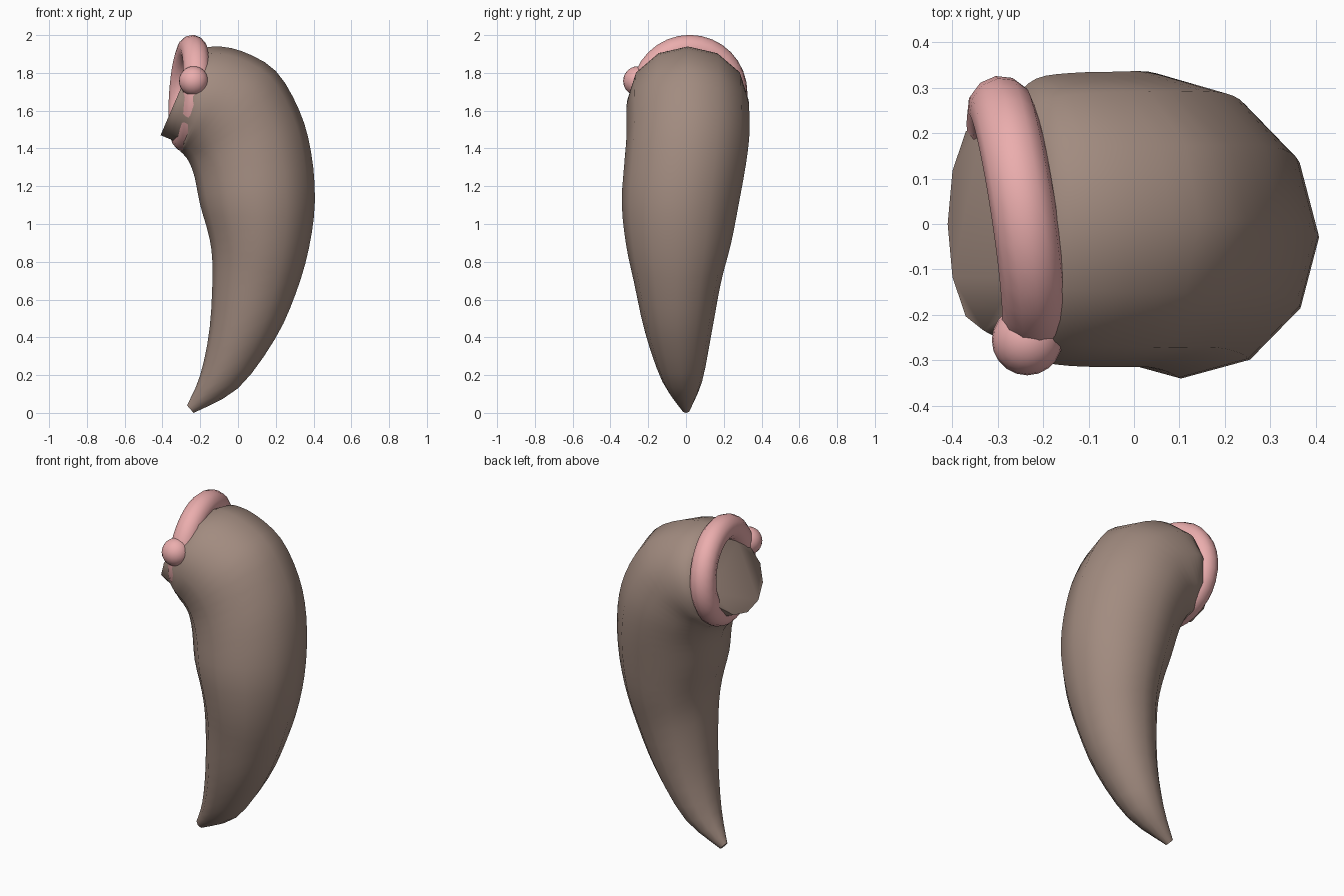
import bpy, bmesh, math
from mathutils import Vector, Matrix

if "Cube" in bpy.data.objects:
    bpy.data.objects.remove(bpy.data.objects["Cube"])


def paint(ob, name, color):
    mat = bpy.data.materials.new(name)
    mat.diffuse_color = color
    mat.use_nodes = True
    mat.node_tree.nodes["Principled BSDF"].inputs["Base Color"].default_value = mat.diffuse_color
    ob.data.materials.append(mat)


def smooth(ob, angle):
    bpy.ops.object.select_all(action='DESELECT')
    ob.select_set(True)
    bpy.context.view_layer.objects.active = ob
    bpy.ops.object.shade_smooth_by_angle(angle=math.radians(angle))


# Curved horn: inner x, z, outer x, z, centre y, half width
stations = [
    (-0.27, 0.04, -0.235, 0.00, 0.00, 0.022),
    (-0.20, 0.20, 0.00, 0.13, -0.02, 0.105),
    (-0.15, 0.45, 0.195, 0.39, -0.04, 0.175),
    (-0.135, 0.75, 0.305, 0.63, -0.045, 0.23),
    (-0.15, 0.92, 0.375, 0.87, -0.04, 0.278),
    (-0.20, 1.10, 0.407, 1.12, -0.03, 0.31),
    (-0.23, 1.25, 0.387, 1.38, -0.005, 0.322),
    (-0.26, 1.33, 0.325, 1.60, 0.01, 0.325),
    (-0.29, 1.37, 0.20, 1.81, 0.01, 0.325),
    (-0.305, 1.385, 0.02, 1.915, 0.01, 0.322),
    (-0.30, 1.405, -0.13, 1.94, 0.01, 0.31),
    (-0.33, 1.435, -0.20, 1.91, 0.005, 0.275),
    (-0.41, 1.47, -0.25, 1.84, 0.00, 0.235),
]
SIDES, STEPS = 12, 3


def catmull(p0, p1, p2, p3, t):
    return [0.5 * (2 * b + (c - a) * t + (2 * a - 5 * b + 4 * c - d) * t ** 2
                   + (3 * b - a - 3 * c + d) * t ** 3)
            for a, b, c, d in zip(p0, p1, p2, p3)]


last = len(stations) - 1
rows = []
for i in range(last):
    p = [stations[min(max(i + k, 0), last)] for k in (-1, 0, 1, 2)]
    rows += [catmull(*p, s / STEPS) for s in range(STEPS)]
rows.append(stations[-1])

bm = bmesh.new()
loops = []
for ix, iz, ox, oz, cy, w in rows:
    mid = Vector(((ix + ox) / 2, cy, (iz + oz) / 2))
    half = Vector(((ox - ix) / 2, 0, (oz - iz) / 2))
    loops.append([bm.verts.new(mid + half * math.cos(a) + Vector((0, w * math.sin(a), 0)))
                  for a in (math.tau * k / SIDES for k in range(SIDES))])
for a, b in zip(loops, loops[1:]):
    for k in range(SIDES):
        n = (k + 1) % SIDES
        bm.faces.new((a[k], a[n], b[n], b[k]))
bm.faces.new(loops[0])
bm.faces.new(loops[-1])
bmesh.ops.recalc_face_normals(bm, faces=bm.faces)
me = bpy.data.meshes.new("horn")
bm.to_mesh(me)
bm.free()
horn = bpy.data.objects.new("horn", me)
bpy.context.collection.objects.link(horn)
paint(horn, "horn_brown", (0.36, 0.26, 0.215, 1))
smooth(horn, 45)

# Ring hugging the base of the horn, tilted a little
bpy.ops.mesh.primitive_torus_add(major_segments=32, minor_segments=12,
                                 major_radius=0.24, minor_radius=0.072)
ring = bpy.context.object
ring.name = "base_ring"
axis = Vector((1, 0.15, -0.07)).normalized()
ring.rotation_euler = axis.to_track_quat('Z', 'Y').to_euler()
ring.location = (-0.258, 0.017, 1.69)
paint(ring, "ring_pink", (0.83, 0.42, 0.42, 1))
smooth(ring, 60)

# Bead on the front of the ring
bpy.ops.mesh.primitive_uv_sphere_add(segments=20, ring_count=12, radius=0.078,
                                     location=(-0.235, -0.255, 1.757))
bead = bpy.context.object
bead.name = "ring_bead"
bead.data.materials.append(ring.data.materials[0])
smooth(bead, 60)
